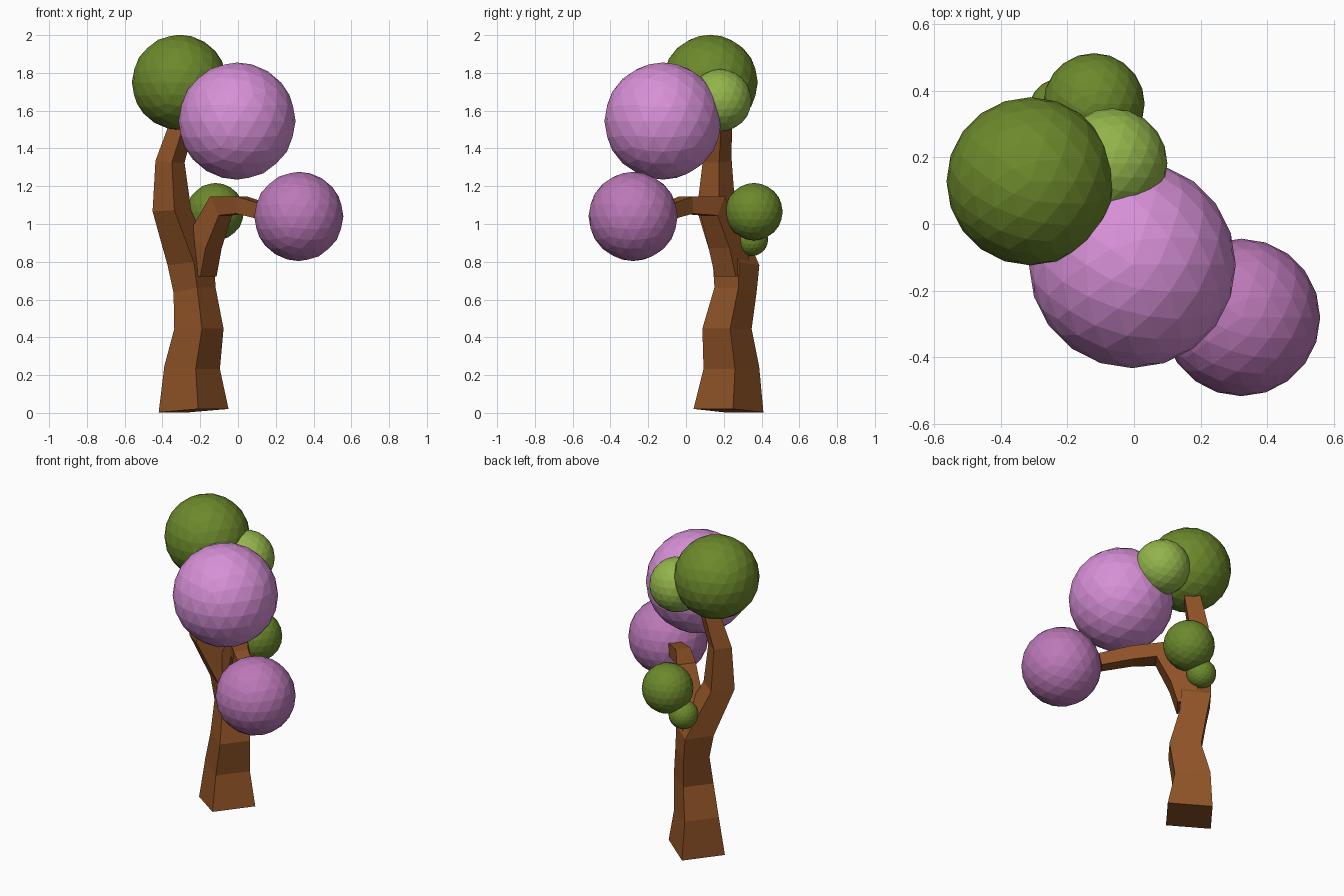
import bpy, bmesh
from mathutils import Vector

if "Cube" in bpy.data.objects:
    bpy.data.objects.remove(bpy.data.objects["Cube"])


def material(name, rgb):
    m = bpy.data.materials.new(name)
    m.diffuse_color = (*rgb, 1)
    m.use_nodes = True
    m.node_tree.nodes["Principled BSDF"].inputs["Base Color"].default_value = m.diffuse_color
    return m


bark = material("bark", (0.27, 0.085, 0.02))
pink = material("pink_leaf", (0.68, 0.28, 0.68))
mauve = material("mauve_leaf", (0.50, 0.19, 0.48))
dark = material("dark_leaf", (0.15, 0.25, 0.025))
light = material("light_leaf", (0.29, 0.46, 0.07))

SIDE = Vector((0.61, 0.79, 0)).normalized()


def limb(name, path):
    """Square tube along a path of (x, y, z, half width)."""
    bm = bmesh.new()
    pts = [Vector(p[:3]) for p in path]
    rings = []
    for i, p in enumerate(pts):
        t = Vector((0, 0, 0))
        if i > 0:
            t += (p - pts[i - 1]).normalized()
        if i < len(pts) - 1:
            t += (pts[i + 1] - p).normalized()
        up = SIDE.cross(t).normalized()
        h = path[i][3]
        ring = []
        for a, b in ((1, 1), (-1, 1), (-1, -1), (1, -1)):
            co = p + SIDE * a * h + up * b * h
            co.z = max(co.z, 0)
            ring.append(bm.verts.new(co))
        rings.append(ring)
    for r, s in zip(rings, rings[1:]):
        for k in range(4):
            n = (k + 1) % 4
            bm.faces.new((r[k], r[n], s[n], s[k]))
    bm.faces.new(rings[0])
    bm.faces.new(rings[-1])
    bmesh.ops.recalc_face_normals(bm, faces=bm.faces)
    me = bpy.data.meshes.new(name)
    bm.to_mesh(me)
    bm.free()
    me.materials.append(bark)
    bpy.context.collection.objects.link(bpy.data.objects.new(name, me))


# Trunk bending into the tall left branch
limb("trunk", [(-0.235, 0.225, 0.012, 0.132), (-0.243, 0.24, 0.24, 0.105),
               (-0.207, 0.217, 0.445, 0.093), (-0.23, 0.262, 0.65, 0.080),
               (-0.25, 0.265, 0.79, 0.088), (-0.35, 0.16, 1.07, 0.073),
               (-0.36, 0.165, 1.33, 0.055), (-0.28, 0.18, 1.58, 0.045)])
# Bent side branch carrying the low blossom
limb("side_branch", [(-0.21, 0.25, 0.74, 0.070), (-0.18, 0.215, 0.90, 0.070),
                     (-0.09, 0.14, 1.095, 0.058), (0.02, 0.0, 1.10, 0.045),
                     (0.16, -0.12, 1.06, 0.040)])

# Foliage balls
for name, loc, r, mat in (
        ("top_foliage", (-0.31, 0.128, 1.75), 0.252, dark),
        ("large_blossom", (-0.005, -0.122, 1.545), 0.310, pink),
        ("low_blossom", (0.322, -0.28, 1.04), 0.236, mauve),
        ("light_foliage", (-0.065, 0.182, 1.655), 0.165, light),
        ("back_foliage", (-0.12, 0.36, 1.065), 0.152, dark),
        ("small_foliage", (-0.225, 0.347, 0.918), 0.088, dark)):
    bpy.ops.mesh.primitive_ico_sphere_add(subdivisions=3, radius=r, location=loc)
    ob = bpy.context.object
    ob.name = name
    ob.data.materials.append(mat)
